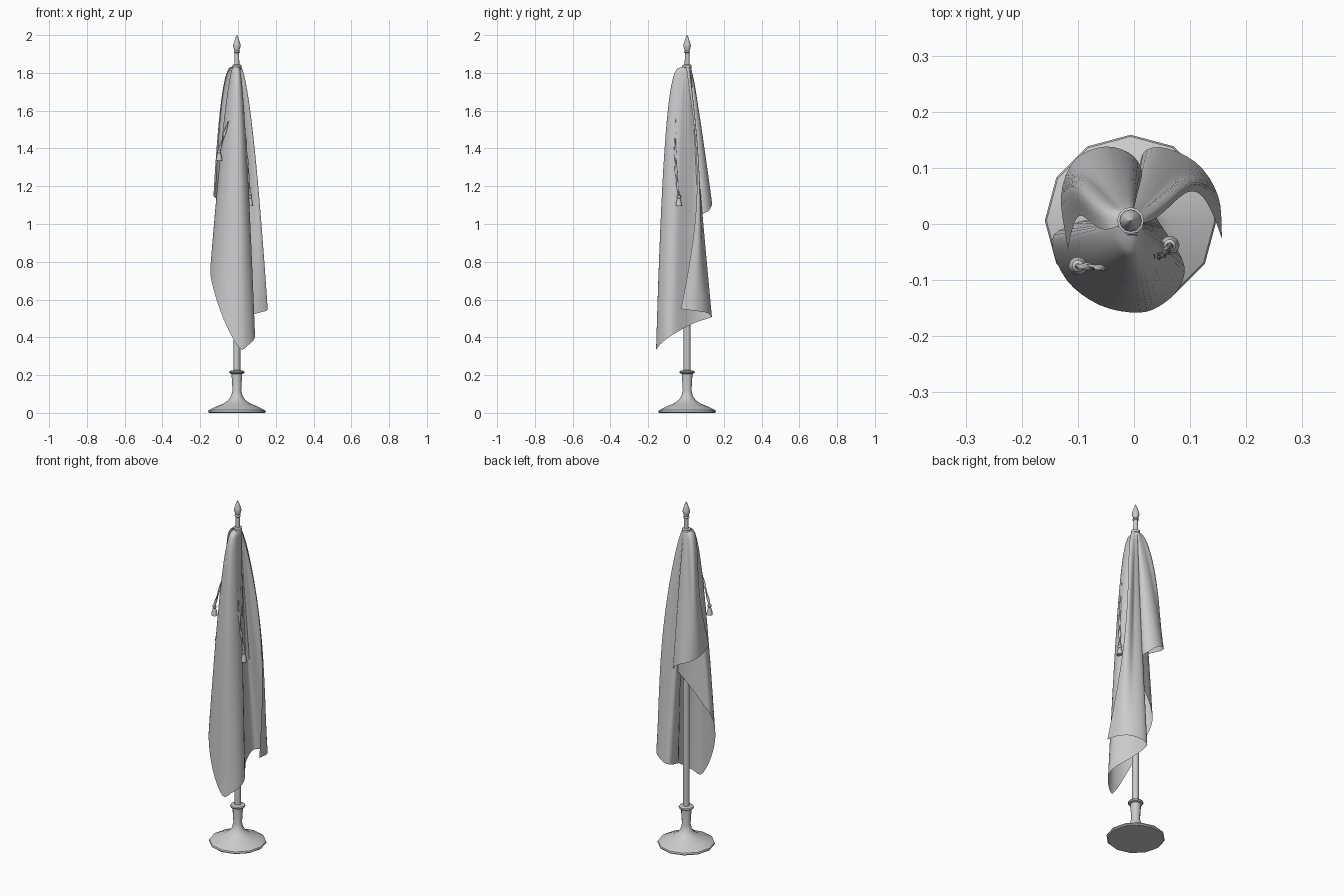
import bpy, math
from mathutils import Vector

cube = bpy.data.objects.get("Cube")
if cube:
    bpy.data.objects.remove(cube)

CX, CY = -0.006, 0.006      # pole axis
TOP = 1.835                 # where the cloth gathers

grey = bpy.data.materials.new("plain_grey")
grey.use_nodes = True
COLOUR = (0.6, 0.6, 0.6, 1)
grey.diffuse_color = COLOUR
grey.node_tree.nodes["Principled BSDF"].inputs["Base Color"].default_value = COLOUR


def add_mesh(name, verts, faces, angle=40):
    mesh = bpy.data.meshes.new(name)
    mesh.from_pydata(verts, [], faces)
    mesh.materials.append(grey)
    obj = bpy.data.objects.new(name, mesh)
    bpy.context.collection.objects.link(obj)
    bpy.ops.object.select_all(action='DESELECT')
    obj.select_set(True)
    bpy.context.view_layer.objects.active = obj
    bpy.ops.object.shade_smooth_by_angle(angle=math.radians(angle))
    return obj


def lathe(name, profile, sides=12, centre=(CX, CY)):
    """Turn (radius, height) pairs around a vertical axis, capped at both ends."""
    verts, faces = [], []
    for r, z in profile:
        for k in range(sides):
            a = math.tau * k / sides
            verts.append((centre[0] + r * math.cos(a), centre[1] + r * math.sin(a), z))
    for i in range(len(profile) - 1):
        for k in range(sides):
            a, b = i * sides + k, i * sides + (k + 1) % sides
            faces.append((a, b, b + sides, a + sides))
    last = (len(profile) - 1) * sides
    faces.append(tuple(reversed(range(sides))))
    faces.append(tuple(range(last, last + sides)))
    return add_mesh(name, verts, faces)


def smooth_path(points, steps):
    """Catmull-Rom interpolation through points of any dimension."""
    pts = [Vector(p) for p in points]
    pts = [2 * pts[0] - pts[1]] + pts + [2 * pts[-1] - pts[-2]]
    out = []
    for a, b, c, d in zip(pts, pts[1:], pts[2:], pts[3:]):
        for k in range(steps):
            t = k / steps
            out.append(0.5 * (2 * b + (c - a) * t + (2 * a - 5 * b + 4 * c - d) * t * t
                              + (3 * b - a - 3 * c + d) * t ** 3))
    return out + [pts[-2]]


# Stand, pole and finial
lathe("base", [(.147, 0), (.153, .006), (.15, .014), (.11, .034), (.07, .05), (.045, .068),
               (.03, .09), (.023, .12), (.028, .2), (.028, .21)])
lathe("base_ring", [(.028, .206), (.038, .21), (.041, .216), (.038, .222), (.02, .226)])
lathe("pole", [(.018, .2), (.018, 1.84)])
lathe("top_collar", [(.018, 1.825), (.024, 1.828), (.024, 1.842), (.014, 1.845)])
lathe("finial", [(.013, 1.84), (.012, 1.905), (.017, 1.91), (.013, 1.918), (.02, 1.942),
                 (.018, 1.955), (.008, 1.985), (.001, 2)])

# Flag: the hem winds through a right wing, front lobe and left wing.
# Each entry: x, y, z, flare exponent up to the pole top
hem = [(.157, -.027, .55, .6), (.15, .05, .54, .65), (.11, .11, .53, .9), (.045, .137, .51, 1.1),
       (.012, .115, .5, 1.1), (.03, .03, .47, 1), (.085, -.06, .42, .75), (.085, -.105, .39, .6),
       (.055, -.14, .36, .4), (.01, -.158, .34, .3), (-.06, -.145, .46, .35), (-.12, -.1, .62, .5),
       (-.147, -.03, .76, .7), (-.11, 0, .84, .9), (-.045, .02, .93, 1), (.012, .075, 1.04, .9),
       (0, .12, 1.07, .85), (-.05, .138, 1.11, .85), (-.105, .115, 1.13, .7), (-.13, .05, 1.15, .4),
       (-.118, -.045, 1.17, .35)]
columns = smooth_path(hem, 4)
ROWS = 24
verts, faces = [], []
for i, (x, y, z, flare) in enumerate(columns):
    dx, dy = x - CX, y - CY
    start = .019 / math.hypot(dx, dy)
    # The free side edges curl backwards halfway down
    curl = .075 * max(0, 1 - i / 8) + .05 * max(0, 1 - (len(columns) - 1 - i) / 8)
    for r in range(ROWS + 1):
        t = (r / ROWS) ** 1.5
        f = start + (1 - start) * t ** flare
        verts.append((CX + dx * f, CY + dy * f + curl * math.sin(math.pi * t),
                      TOP + (z - TOP) * t))
for i in range(len(columns) - 1):
    for r in range(ROWS):
        a = i * (ROWS + 1) + r
        b = a + ROWS + 1
        faces.append((a, a + 1, b + 1, b))
add_mesh("flag_cloth", verts, faces, 60)


# Twisted cords with tassels
def cord(name, points):
    path = smooth_path(points, 16)
    verts, faces, sides = [], [], 8
    for i, p in enumerate(path):
        for k in range(sides):
            a = math.tau * k / sides
            r = .0055 + .002 * math.cos(2 * a + i * .8)
            verts.append((p.x + r * math.cos(a), p.y + r * math.sin(a), p.z))
    for i in range(len(path) - 1):
        for k in range(sides):
            a, b = i * sides + k, i * sides + (k + 1) % sides
            faces.append((a, a + sides, b + sides, b))
    add_mesh(name, verts, faces, 60)
    x, y, z = points[-1]
    lathe(name + "_tassel", [(.017, z - .055), (.014, z - .035), (.008, z - .014), (.011, z - .008),
                             (.011, z), (.005, z + .006)], 10, (x, y))


cord("right_cord", [(-.008, -.015, 1.835), (-.022, -.05, 1.74), (-.045, -.075, 1.57),
                    (-.1, -.075, 1.39)])
cord("left_cord", [(0, -.015, 1.835), (.012, -.04, 1.72), (.03, -.055, 1.54), (.05, -.055, 1.32),
                   (.064, -.038, 1.15)])
